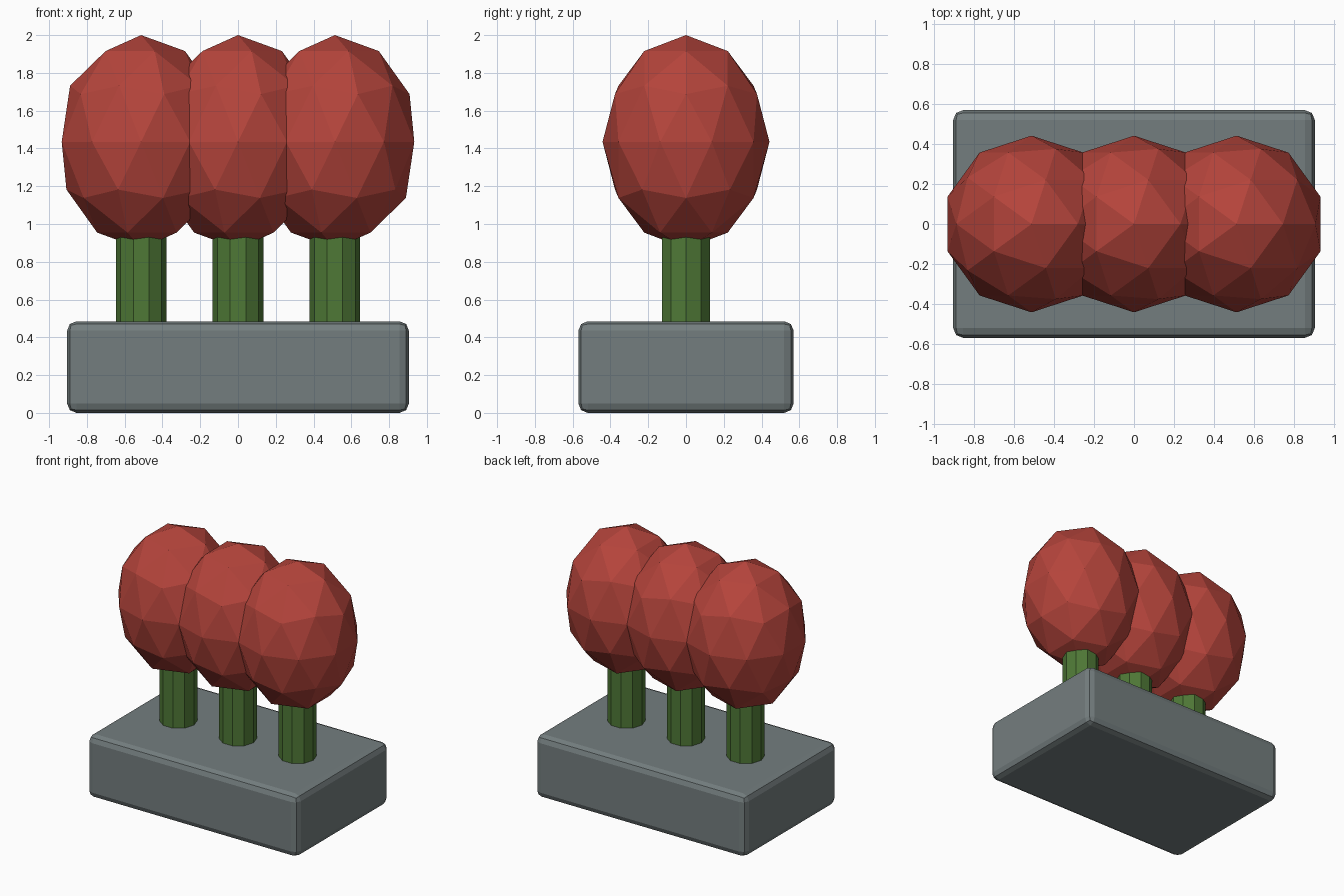
import bpy
import bmesh
import math
from mathutils import Matrix

if "Cube" in bpy.data.objects:
    bpy.data.objects.remove(bpy.data.objects["Cube"])


def material(name, colour):
    mat = bpy.data.materials.new(name)
    mat.diffuse_color = (*colour, 1)
    mat.use_nodes = True
    mat.node_tree.nodes["Principled BSDF"].inputs["Base Color"].default_value = mat.diffuse_color
    return mat


def add_object(name, bm, mat, location):
    mesh = bpy.data.meshes.new(name)
    bm.to_mesh(mesh)
    bm.free()
    mesh.materials.append(mat)
    obj = bpy.data.objects.new(name, mesh)
    obj.location = location
    bpy.context.collection.objects.link(obj)
    return obj


grey = material("stone grey", (0.175, 0.208, 0.212))
green = material("stem green", (0.078, 0.19, 0.037))
red = material("bloom red", (0.46, 0.058, 0.044))

# Planter block with rounded edges
bm = bmesh.new()
bmesh.ops.create_cube(bm, size=1, matrix=Matrix.Diagonal((1.81, 1.14, 0.485, 1)))
planter = add_object("planter", bm, grey, (0, 0, 0.2425))
bevel = planter.modifiers.new("rounded edges", "BEVEL")
bevel.width = 0.05
bevel.segments = 2

# Three ten-sided stems, each with a tall faceted bloom
for side, x in (("left", -0.513), ("middle", 0), ("right", 0.513)):
    bm = bmesh.new()
    bmesh.ops.create_cone(bm, cap_ends=True, segments=10, radius1=0.134,
                          radius2=0.134, depth=0.56,
                          matrix=Matrix.Rotation(math.pi / 2, 4, "Z"))
    add_object(side + "_stem", bm, green, (x, 0, 0.75))

    bm = bmesh.new()
    bmesh.ops.create_icosphere(bm, subdivisions=2, radius=1,
                               matrix=Matrix.Diagonal((0.442, 0.442, 0.565, 1)))
    add_object(side + "_bloom", bm, red, (x, 0, 1.435))
